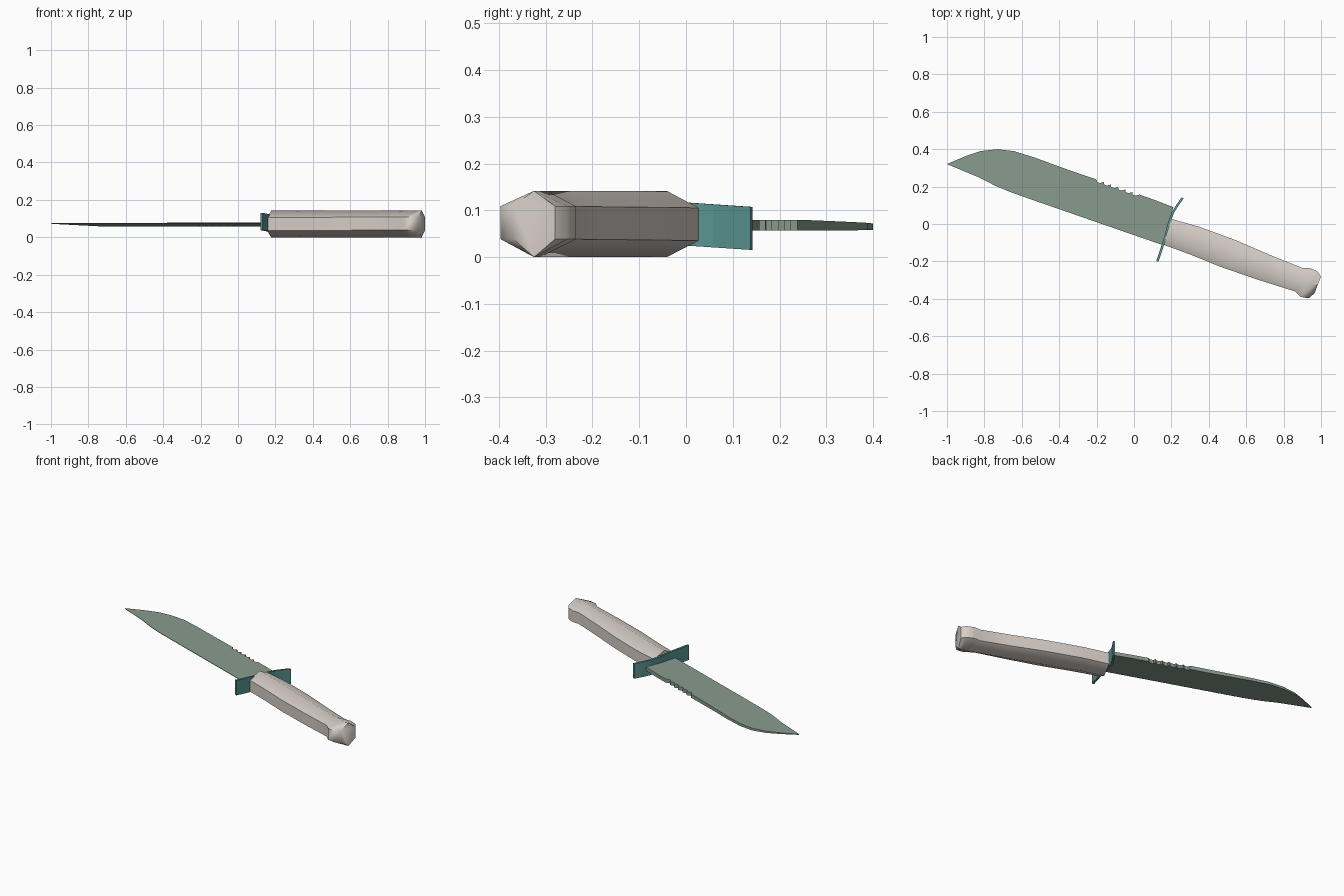
import bpy, bmesh, math
from mathutils import Vector

cube = bpy.data.objects.get("Cube")
if cube:
    bpy.data.objects.remove(cube, do_unlink=True)


def material(name, rgb):
    m = bpy.data.materials.new(name)
    m.use_nodes = True
    m.diffuse_color = (*rgb, 1)
    m.node_tree.nodes["Principled BSDF"].inputs["Base Color"].default_value = (*rgb, 1)
    return m


def loft(name, rings, mat, smooth_angle=None):
    """Skin a series of equal-sized closed rings and cap both ends."""
    bm = bmesh.new()
    rows = [[bm.verts.new(co) for co in ring] for ring in rings]
    n = len(rows[0])
    for a, b in zip(rows, rows[1:]):
        for i in range(n):
            j = (i + 1) % n
            bm.faces.new((a[i], a[j], b[j], b[i]))
    bm.faces.new(rows[0])
    bm.faces.new(rows[-1])
    bmesh.ops.recalc_face_normals(bm, faces=bm.faces)
    mesh = bpy.data.meshes.new(name)
    bm.to_mesh(mesh)
    bm.free()
    mesh.materials.append(mat)
    obj = bpy.data.objects.new(name, mesh)
    bpy.context.collection.objects.link(obj)
    if smooth_angle:
        bpy.ops.object.select_all(action='DESELECT')
        obj.select_set(True)
        bpy.context.view_layer.objects.active = obj
        bpy.ops.object.shade_smooth_by_angle(angle=math.radians(smooth_angle))
    return obj


def along(points, x):
    """Interpolate the remaining values of a table sorted by its first value."""
    for a, b in zip(points, points[1:]):
        if x <= b[0]:
            break
    t = (x - a[0]) / (b[0] - a[0])
    return [p + (q - p) * t for p, q in zip(a[1:], b[1:])]


steel = material("grey green steel", (0.25, 0.33, 0.27))
teal = material("teal metal", (0.10, 0.30, 0.28))
bone = material("pale bone", (0.67, 0.61, 0.56))

# Blade: spine outline with a row of small saw teeth
spine = [(-0.997, 0.322), (-0.95, 0.342), (-0.9, 0.363), (-0.82, 0.39), (-0.73, 0.4),
         (-0.64, 0.389), (-0.53, 0.355), (-0.4, 0.307), (-0.3, 0.272)]
start, end, teeth = Vector((-0.2, 0.238)), Vector((0.03, 0.157)), 6
step = (end - start) / teeth
inward = Vector((step.y, -step.x)).normalized() * 0.012
for i in range(teeth):
    p = start + step * i
    spine += [p, p + step * 0.15 + inward, p + step * 0.55 + inward]
spine += [end, (0.12, 0.125), (0.21, 0.09)]

edge = [(-1, 0.32), (-0.8, 0.237), (-0.72, 0.192), (-0.61, 0.152), (0.16, -0.115)]
# x, centre height, half thickness
section = [(-1, 0.074, 0.002), (-0.73, 0.065, 0.007), (-0.3, 0.068, 0.011), (0.3, 0.069, 0.011)]
rings = []
for x, y in spine:
    z, h = along(section, x)
    ex = -1 + (x + 1) * 1.16 / 1.21
    ey = along(edge, ex)[0]
    rings.append([(x, y, z - h), (x, y, z + h), (ex, ey, 0.076), (ex, ey, 0.073)])
loft("blade", rings, steel)

# Guard: thin bent plate across the root of the blade
path = [(0.26, 0.14), (0.232, 0.1), (0.207, 0.06), (0.186, 0), (0.165, -0.08), (0.125, -0.2)]
rings = []
for x, y in path:
    low, high = 0.025 - 0.067 * y, 0.117 - 0.067 * y
    rings.append([(x - 0.006, y + 0.002, low), (x + 0.006, y - 0.002, low),
                  (x + 0.006, y - 0.002, high), (x - 0.006, y + 0.002, high)])
loft("guard", rings, teal)

# Handle: hexagonal grip flaring into the pommel, one back and belly pair per station
stations = [((0.2, 0.027), (0.155, -0.11)), ((0.35, -0.015), (0.3, -0.163)),
            ((0.54, -0.085), (0.46, -0.228)), ((0.75, -0.175), (0.66, -0.297)),
            ((0.9, -0.235), (0.86, -0.36)), ((0.94, -0.235), (0.89, -0.39)),
            ((0.98, -0.253), (0.935, -0.397)), ((1.0, -0.28), (0.965, -0.37))]
rings = []
for back, belly in stations:
    mid = (Vector(back) + Vector(belly)) / 2
    lift = -0.012 * mid.y
    low, high = 0.035 + lift, 0.105 + lift
    rings.append([(*mid, 0.142), (*back, high), (*back, low),
                  (*mid, 0.0), (*belly, low), (*belly, high)])
loft("handle", rings, bone, 57)
